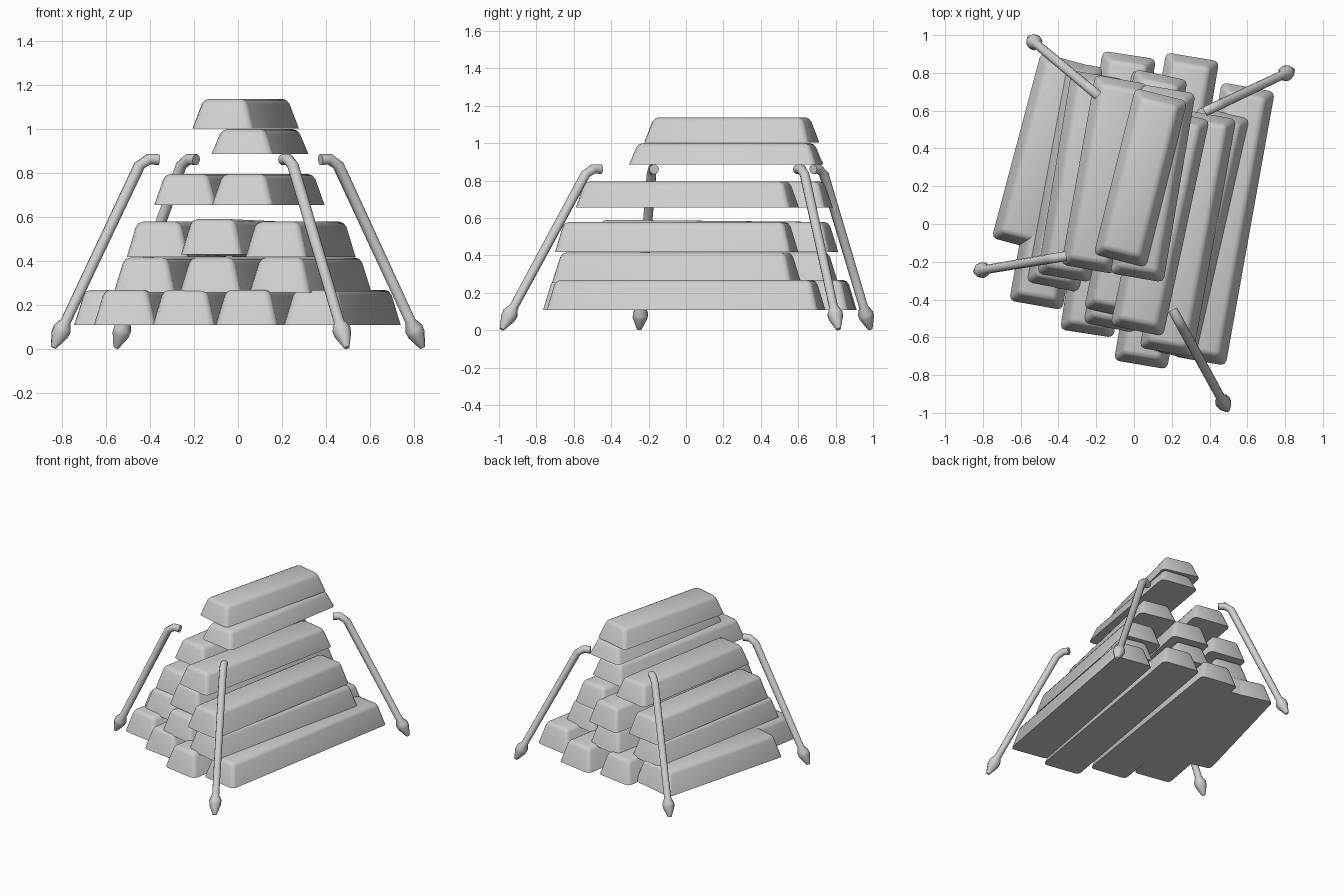
import bpy, bmesh, math
from mathutils import Vector

if "Cube" in bpy.data.objects:
    bpy.data.objects.remove(bpy.data.objects["Cube"])

grey = bpy.data.materials.new("plain_grey")
grey.diffuse_color = (0.62, 0.62, 0.62, 1)
grey.use_nodes = True
grey.node_tree.nodes["Principled BSDF"].inputs["Base Color"].default_value = grey.diffuse_color


def finish(bm, name, angle):
    bmesh.ops.recalc_face_normals(bm, faces=bm.faces)
    mesh = bpy.data.meshes.new(name)
    bm.to_mesh(mesh)
    bm.free()
    mesh.materials.append(grey)
    ob = bpy.data.objects.new(name, mesh)
    bpy.context.collection.objects.link(ob)
    bpy.ops.object.select_all(action='DESELECT')
    ob.select_set(True)
    bpy.context.view_layer.objects.active = ob
    bpy.ops.object.shade_smooth_by_angle(angle=math.radians(angle))
    return ob


# Tapered ingot: front and back centre of its base, base and top height
def bar(name, fx, fy, bx, by, z0, z1, lift=0.0, width=0.285, taper=0.042):
    f, b = Vector((fx, fy, 0)), Vector((bx, by, 0))
    d = (b - f).normalized()
    side = Vector((d.y, -d.x, 0)) * (width / 2)
    up = Vector((0, 0, 1))
    bm = bmesh.new()
    rings = []
    for z, t in ((z0, 0), (z1, taper)):
        s = side * (1 - 2 * t / width)
        ring = []
        for p, sg, e in ((f, -1, 1), (f, 1, 1), (b, 1, -1), (b, -1, -1)):
            tilt = lift if e == 1 else 0
            ring.append(bm.verts.new(p + d * t * e + s * sg + up * (z + tilt)))
        rings.append(ring)
    lo, hi = rings
    bm.faces.new(lo[::-1])
    bm.faces.new(hi)
    for i in range(4):
        j = (i + 1) % 4
        bm.faces.new((lo[i], lo[j], hi[j], hi[i]))
    # soften the top rim and the four corners, leave the base crisp
    base = set(lo)
    soft = [e for e in bm.edges if not (e.verts[0] in base and e.verts[1] in base)]
    bmesh.ops.bevel(bm, geom=soft, offset=0.026, segments=2, profile=0.5,
                    affect='EDGES', clamp_overlap=True)
    finish(bm, name, 45)


# Stack layers: base height, top height, bars as (front x, front y, back x, back y)
layers = [
    (0.107, 0.268, [(-0.615, -0.11, -0.355, 0.87), (-0.52, -0.43, -0.29, 0.85),
                    (-0.25, -0.58, -0.025, 0.895), (0.035, -0.745, 0.31, 0.885),
                    (0.345, -0.725, 0.605, 0.725)]),
    (0.255, 0.415, [(-0.43, -0.335, -0.22, 0.79), (-0.13, -0.55, 0.13, 0.79),
                    (0.185, -0.69, 0.475, 0.59)]),
    (0.417, 0.578, [(-0.37, -0.285, -0.19, 0.79), (-0.125, -0.475, 0.145, 0.79),
                    (0.17, -0.68, 0.40, 0.58)]),
    (0.655, 0.795, [(-0.245, -0.24, -0.065, 0.765), (0.015, -0.565, 0.26, 0.58)]),
    (0.885, 1.0, [(0.015, -0.285, 0.185, 0.715)]),
    (1.003, 1.137, [(-0.075, -0.195, 0.145, 0.685)]),
]
for n, (z0, z1, bars) in enumerate(layers, 1):
    for k, c in enumerate(bars, 1):
        lift = 0.012 if (n, k) == (3, 2) else 0.0
        bar(f"ingot_layer{n}_{k}", *c, z0, z1, lift)


# Bent rod leg: hooked top, straight shaft, pointed foot
def leg(name, top, tip, sides=10):
    a = Vector((top[0], top[1], 0.86))
    t = Vector((tip[0], tip[1], 0.005))
    out = Vector((t.x - a.x, t.y - a.y, 0)).normalized()
    bend = a + out * 0.075 + Vector((0, 0, 0.004))
    shaft = t - bend
    pts = [(a, 0.026), (a + out * 0.045 + Vector((0, 0, 0.003)), 0.026),
           (bend + shaft * 0.035, 0.026), (bend + shaft * 0.86, 0.024),
           (bend + shaft * 0.90, 0.042), (bend + shaft * 0.93, 0.040),
           (t, 0.013)]
    across = Vector((-out.y, out.x, 0))
    bm = bmesh.new()
    rings = []
    for i, (p, r) in enumerate(pts):
        q0 = pts[max(i - 1, 0)][0]
        q1 = pts[min(i + 1, len(pts) - 1)][0]
        n = (q1 - q0).normalized().cross(across)
        rings.append([bm.verts.new(p + (across * math.cos(u) + n * math.sin(u)) * r)
                      for u in (2 * math.pi * k / sides for k in range(sides))])
    for r0, r1 in zip(rings, rings[1:]):
        for k in range(sides):
            j = (k + 1) % sides
            bm.faces.new((r0[k], r0[j], r1[j], r1[k]))
    bm.faces.new(rings[0][::-1])
    bm.faces.new(rings[-1])
    finish(bm, name, 40)


leg("leg_left", (-0.36, -0.17), (-0.84, -0.25))
leg("leg_front", (0.205, -0.455), (0.495, -0.985))
leg("leg_right", (0.375, 0.595), (0.84, 0.815))
leg("leg_back", (-0.19, 0.68), (-0.555, 0.985))
